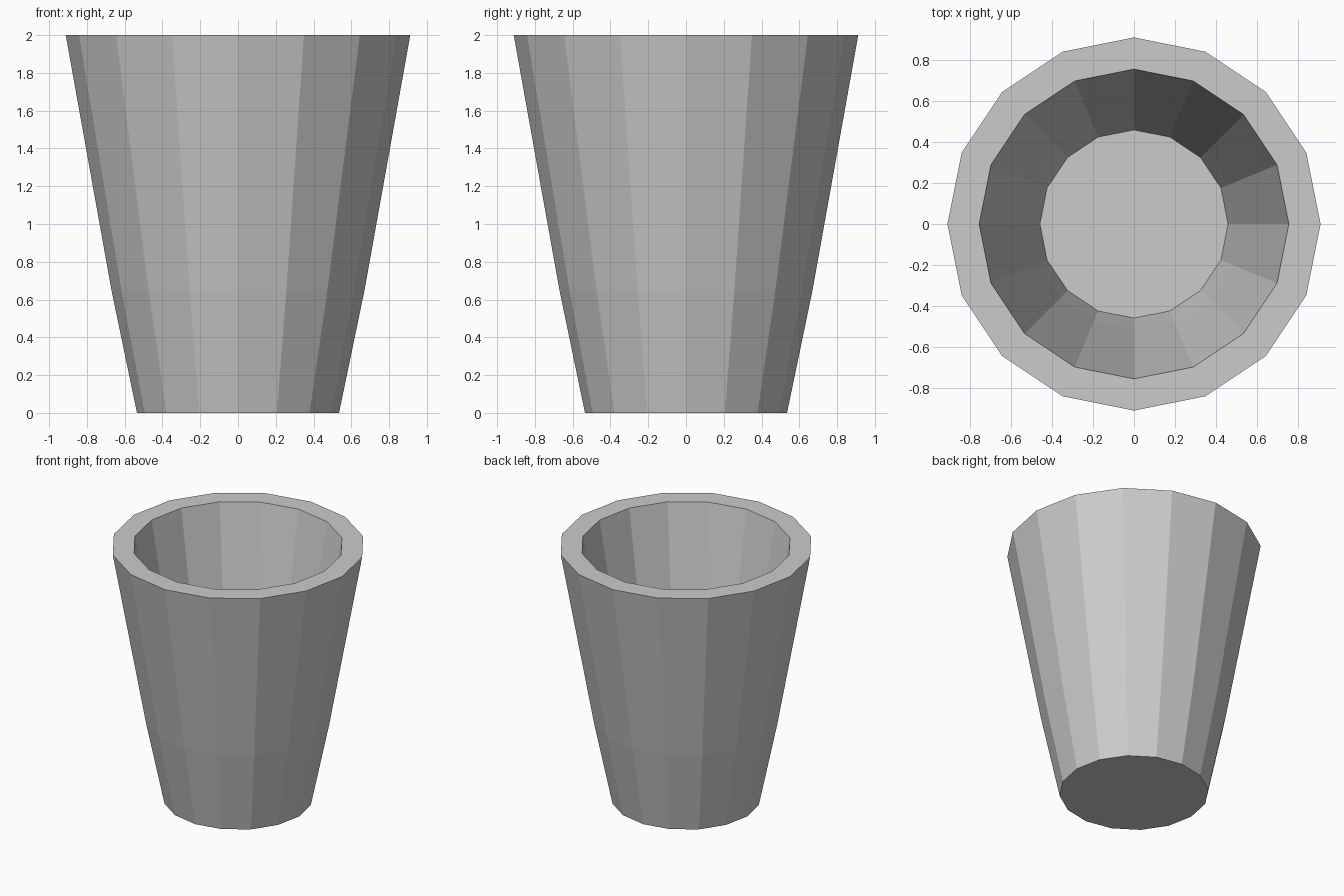
import bpy, bmesh, math

if "Cube" in bpy.data.objects:
    bpy.data.objects.remove(bpy.data.objects["Cube"])

SIDES = 16

# (radius, height) from the underside, up the outer wall, over the rim, down to the inner floor
profile = [(0.535, 0.0), (0.67, 0.65), (0.912, 2.0),
           (0.757, 2.0), (0.515, 0.65), (0.46, 0.38)]

bm = bmesh.new()


def ring(radius, z):
    return [bm.verts.new((radius * math.cos(2 * math.pi * i / SIDES),
                          radius * math.sin(2 * math.pi * i / SIDES), z))
            for i in range(SIDES)]


rings = [ring(r, z) for r, z in profile]

# walls and rim
for low, high in zip(rings, rings[1:]):
    for i in range(SIDES):
        j = (i + 1) % SIDES
        bm.faces.new((low[i], low[j], high[j], high[i]))

# underside and inner floor
bm.faces.new(rings[0][::-1])
bm.faces.new(rings[-1])
bmesh.ops.recalc_face_normals(bm, faces=bm.faces[:])

mesh = bpy.data.meshes.new("cup")
bm.to_mesh(mesh)
bm.free()
cup = bpy.data.objects.new("cup", mesh)
bpy.context.collection.objects.link(cup)
